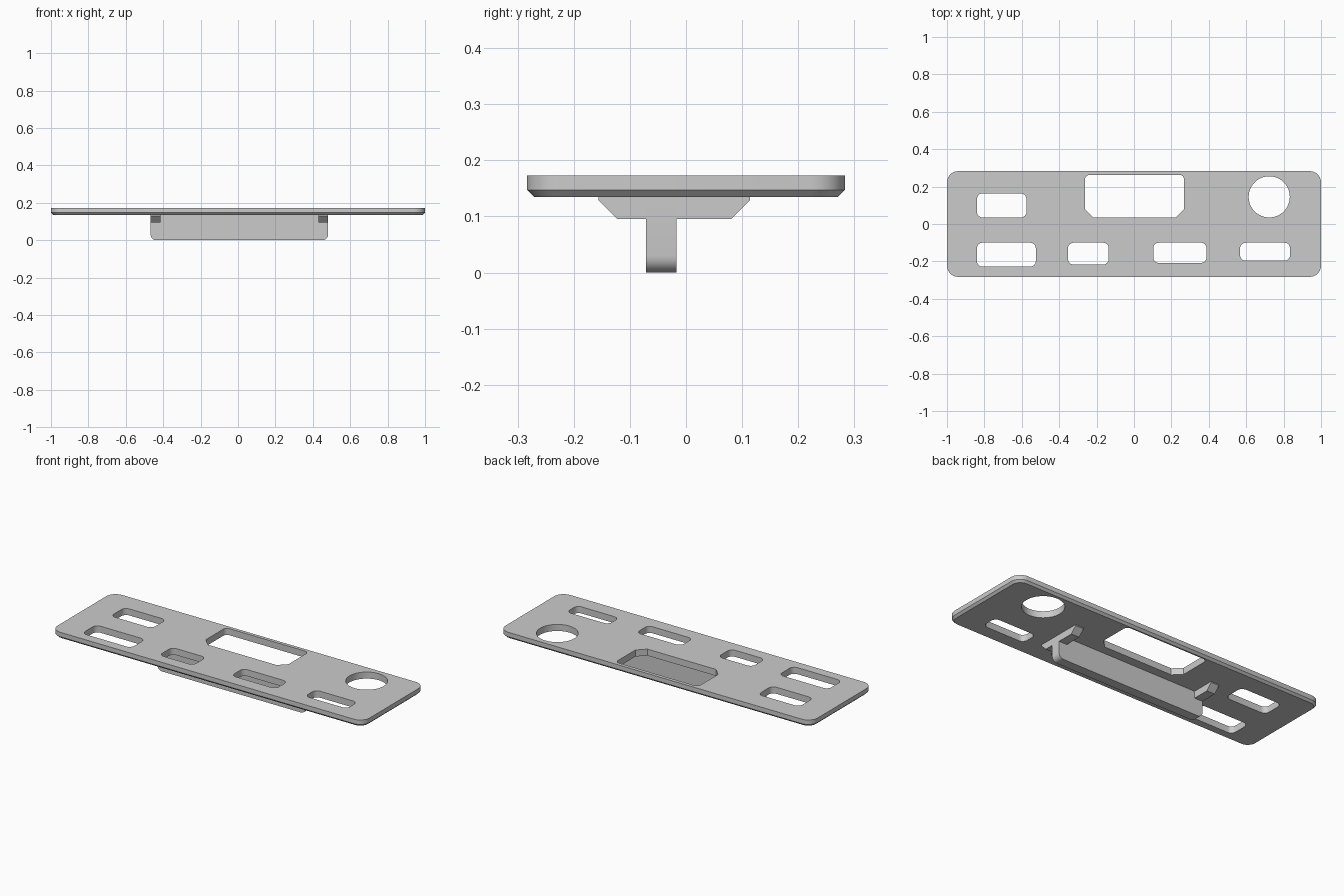
import bpy
import bmesh
from math import cos, sin, pi

if "Cube" in bpy.data.objects:
    bpy.data.objects.remove(bpy.data.objects["Cube"])

grey = bpy.data.materials.new("plain grey")
grey.use_nodes = True
grey.diffuse_color = (0.6, 0.6, 0.6, 1)
grey.node_tree.nodes["Principled BSDF"].inputs["Base Color"].default_value = (0.6, 0.6, 0.6, 1)


def outline(x0, x1, y0, y1, low, high, low_steps=6, high_steps=6):
    """Counter-clockwise rectangle; separate corner sizes for the low and high side."""
    corners = [(x1 - high, y1 - high, 0, high, high_steps),
               (x0 + high, y1 - high, 1, high, high_steps),
               (x0 + low, y0 + low, 2, low, low_steps),
               (x1 - low, y0 + low, 3, low, low_steps)]
    return [(cx + r * cos((q + i / n) * pi / 2), cy + r * sin((q + i / n) * pi / 2))
            for cx, cy, q, r, n in corners for i in range(n + 1)]


def loft(bm, rings):
    """Skin a stack of equal-length rings and cap both ends."""
    loops = [[bm.verts.new(p) for p in ring] for ring in rings]
    for a, b in zip(loops, loops[1:]):
        for i in range(len(a)):
            j = (i + 1) % len(a)
            bm.faces.new((a[i], a[j], b[j], b[i]))
    bm.faces.new(loops[0][::-1])
    bm.faces.new(loops[-1])


def finish(name, bm):
    bmesh.ops.recalc_face_normals(bm, faces=bm.faces)
    mesh = bpy.data.meshes.new(name)
    bm.to_mesh(mesh)
    bm.free()
    mesh.materials.append(grey)
    obj = bpy.data.objects.new(name, mesh)
    bpy.context.collection.objects.link(obj)
    return obj


def smooth(obj):
    bpy.ops.object.select_all(action="DESELECT")
    obj.select_set(True)
    bpy.context.view_layer.objects.active = obj
    bpy.ops.object.shade_smooth_by_angle(angle=pi / 6)


BOTTOM, TOP, BEVEL = 0.135, 0.173, 0.012

# Plate with a bevelled lower rim
bm = bmesh.new()
rings = []
for z, inset in [(BOTTOM, BEVEL), (BOTTOM + BEVEL, 0), (TOP, 0)]:
    w, d = 1 - inset, 0.283 - inset
    r = 0.06 - inset
    rings.append([(x, y, z) for x, y in outline(-w, w, -d, d, r, r)])
loft(bm, rings)
plate = finish("plate", bm)

# Openings: five slots, a window with cut corners and a round hole
slots = [(-0.84, -0.575, 0.035, 0.163), (-0.84, -0.525, -0.228, -0.1),
         (-0.353, -0.135, -0.217, -0.1), (0.103, 0.388, -0.208, -0.1),
         (0.567, 0.835, -0.196, -0.1)]
shapes = [outline(*s, 0.03, 0.03) for s in slots]
shapes.append(outline(-0.262, 0.268, 0.035, 0.263, 0.045, 0.025, 1, 6))
shapes.append([(0.723 + 0.11 * cos(i * pi / 24), 0.145 + 0.11 * sin(i * pi / 24))
               for i in range(48)])
bm = bmesh.new()
for shape in shapes:
    loft(bm, [[(x, y, z) for x, y in shape] for z in (0.1, 0.2)])
cutter = finish("opening_cutter", bm)
cutter.hide_render = True

cut = plate.modifiers.new("openings", "BOOLEAN")
cut.operation = "DIFFERENCE"
cut.solver = "EXACT"
cut.object = cutter
bpy.ops.object.select_all(action="DESELECT")
plate.select_set(True)
bpy.context.view_layer.objects.active = plate
bpy.ops.object.modifier_apply(modifier=cut.name)
bpy.data.objects.remove(cutter)
smooth(plate)

# Long keel under the plate, rounded at its lower ends
X0, X1 = -0.467, 0.482
profile = outline(X0, X1, 0, BOTTOM, 0.03, 0.001, 6, 1)
bm = bmesh.new()
loft(bm, [[(x, y, z) for x, z in profile] for y in (-0.071, -0.017)])
smooth(finish("keel", bm))

# Cross ribs at both ends of the keel
rib = [(-0.156, BOTTOM), (-0.156, 0.129), (-0.122, 0.095),
       (0.08, 0.095), (0.114, 0.129), (0.114, BOTTOM)]
for name, x in [("right_rib", X0), ("left_rib", X1 - 0.052)]:
    bm = bmesh.new()
    loft(bm, [[(px, y, z) for y, z in rib] for px in (x, x + 0.052)])
    finish(name, bm)
